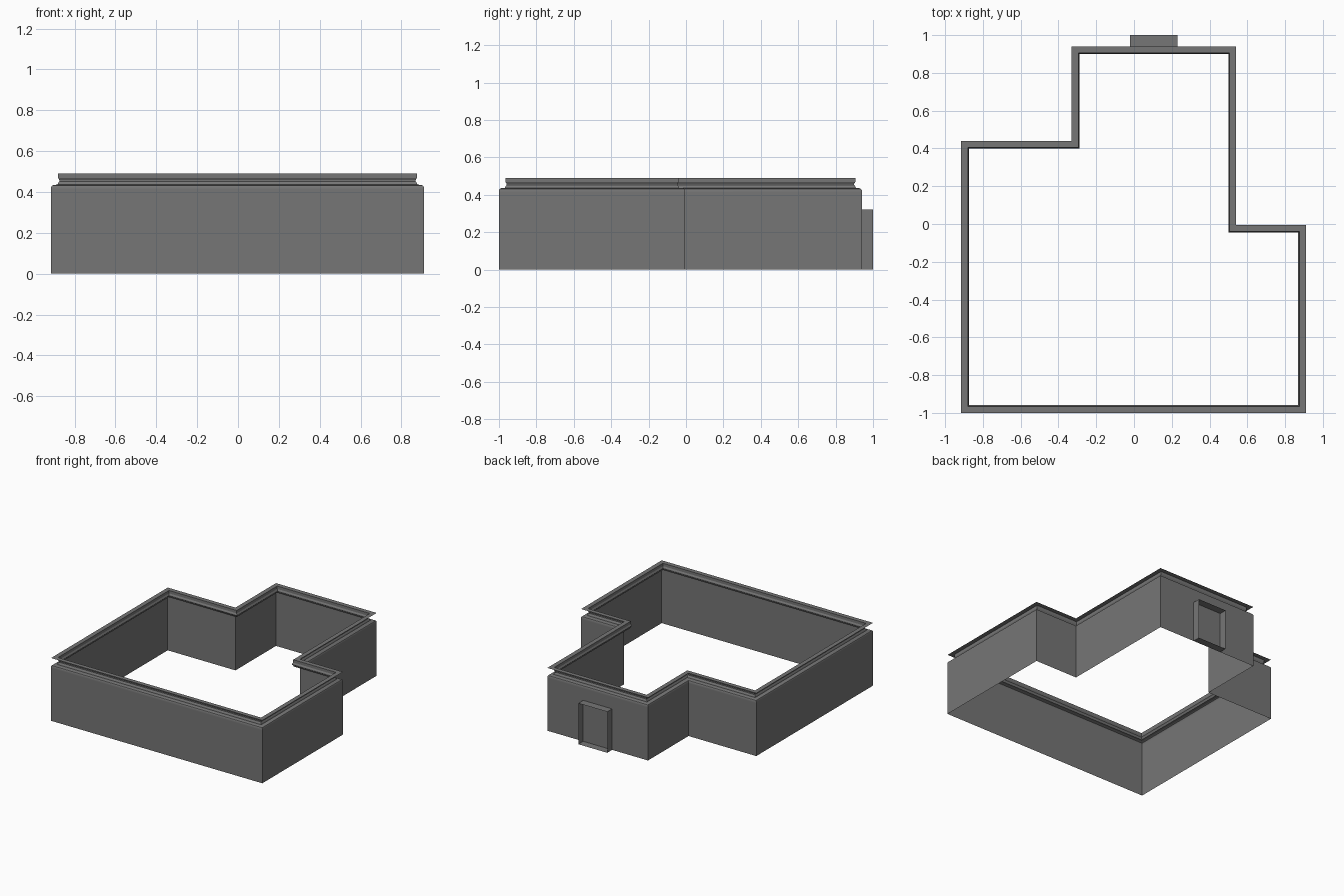
import bpy, bmesh
from mathutils import Vector

cube = bpy.data.objects.get("Cube")
if cube:
    bpy.data.objects.remove(cube)

# single plaster grey
grey = bpy.data.materials.new("plaster grey")
grey.use_nodes = True
colour = (0.18, 0.18, 0.18, 1)
grey.diffuse_color = colour
grey.node_tree.nodes["Principled BSDF"].inputs["Base Color"].default_value = colour

# floor plan, counter-clockwise
PLAN = [Vector(p) for p in [(-0.915, -1), (0.91, -1), (0.91, -0.005), (0.54, -0.005),
                            (0.54, 0.94), (-0.33, 0.94), (-0.33, 0.44), (-0.915, 0.44)]]
DOOR_X, DOOR_TOP, WALL_TOP, BACK_Y = (-0.02, 0.23), 0.32, 0.412, 0.94


def finish(name, bm):
    mesh = bpy.data.meshes.new(name)
    bm.to_mesh(mesh)
    bm.free()
    mesh.materials.append(grey)
    obj = bpy.data.objects.new(name, mesh)
    bpy.context.collection.objects.link(obj)
    return obj


def inset_plan(d):
    """Offset the right-angled plan inwards by d."""
    out = []
    for i, p in enumerate(PLAN):
        a = (p - PLAN[i - 1]).normalized()
        b = (PLAN[(i + 1) % len(PLAN)] - p).normalized()
        out.append(p + d * (Vector((-a.y, a.x)) + Vector((-b.y, b.x))))
    return out


def sweep(name, profile):
    """Carry an (inset, height) profile round the plan with mitred corners."""
    bm = bmesh.new()
    rings = [[bm.verts.new((p.x, p.y, z)) for p in inset_plan(d)] for d, z in profile]
    n = len(PLAN)
    for low, high in zip(rings, rings[1:]):
        for i in range(n):
            j = (i + 1) % n
            bm.faces.new((low[i], low[j], high[j], high[i]))
    return finish(name, bm)


def quad(bm, *points):
    bm.faces.new([bm.verts.new(p) for p in points])


# thin walls, with the back wall built around the doorway
walls = bmesh.new()
for i, p in enumerate(PLAN):
    q = PLAN[(i + 1) % len(PLAN)]
    spans = [(p, q, 0)]
    if p.y == q.y == BACK_Y:
        right, left = (Vector((x, BACK_Y)) for x in DOOR_X)
        spans = [(p, left, 0), (left, right, DOOR_TOP), (right, q, 0)]
    for a, b, z in spans:
        quad(walls, (*a, z), (*b, z), (*b, WALL_TOP), (*a, WALL_TOP))
bmesh.ops.remove_doubles(walls, verts=walls.verts, dist=0.0001)
finish("walls", walls)

# crown moulding: rounded ledge, cove and flat top flange
moulding = sweep("crown_moulding", [
    (0, WALL_TOP), (0, 0.424), (0.004, 0.431), (0.012, 0.435), (0.032, 0.436),
    (0.034, 0.444), (0.041, 0.452), (0.041, 0.458), (0.035, 0.468),
    (0.035, 0.49), (0, 0.49)])
bpy.context.view_layer.objects.active = moulding
moulding.select_set(True)
bpy.ops.object.shade_smooth_by_angle()

# doorway lining: an open sleeve pushed out through the back wall
sleeve = bmesh.new()
x0, x1 = DOOR_X
section = [(x0, 0), (x0, DOOR_TOP), (x1, DOOR_TOP), (x1, 0)]
for (ax, az), (bx, bz) in zip(section, section[1:] + section[:1]):
    quad(sleeve, (ax, BACK_Y, az), (ax, 1, az), (bx, 1, bz), (bx, BACK_Y, bz))
bmesh.ops.remove_doubles(sleeve, verts=sleeve.verts, dist=0.0001)
bmesh.ops.recalc_face_normals(sleeve, faces=sleeve.faces)
finish("doorway_lining", sleeve)
